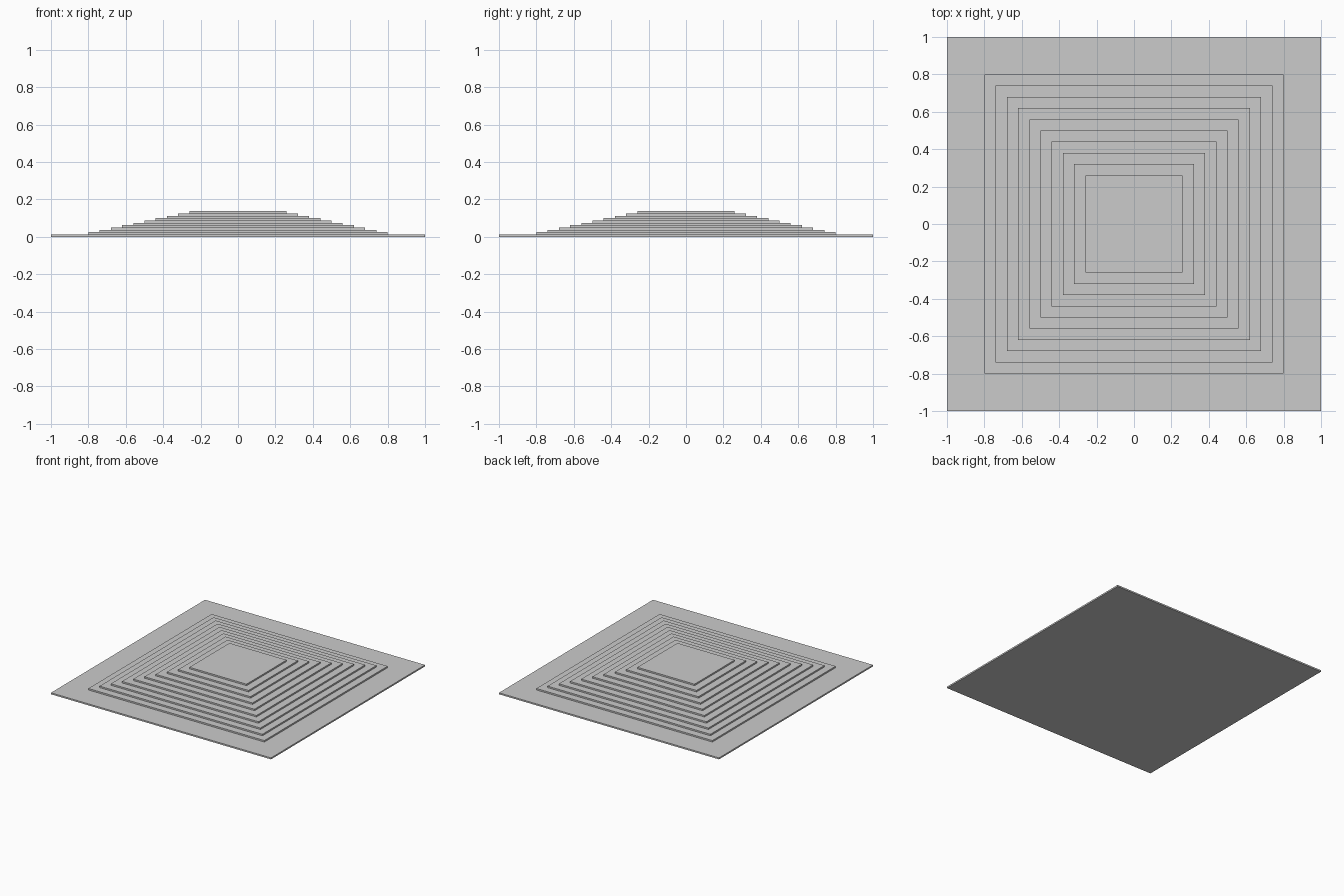
import bpy

if "Cube" in bpy.data.objects:
    bpy.data.objects.remove(bpy.data.objects["Cube"], do_unlink=True)

STEP_HEIGHT = 0.0125
STEP_COUNT = 10

# Single plain grey
grey = bpy.data.materials.new("light_grey")
grey.use_nodes = True
colour = (0.6, 0.6, 0.6, 1)
grey.diffuse_color = colour
grey.node_tree.nodes["Principled BSDF"].inputs["Base Color"].default_value = colour


def slab(name, half_width, level):
    """Square slab resting on the given level of the stack."""
    bpy.ops.mesh.primitive_cube_add(size=1, location=(0, 0, (level + 0.5) * STEP_HEIGHT))
    obj = bpy.context.object
    obj.name = name
    obj.scale = (2 * half_width, 2 * half_width, STEP_HEIGHT)
    bpy.ops.object.transform_apply(location=False, rotation=False, scale=True)
    obj.data.materials.append(grey)


# Wide base plate
slab("base_plate", 1.0, 0)

# Terraced steps, each narrower than the one below
for i in range(STEP_COUNT):
    slab(f"step_{i + 1}", 0.8 - 0.06 * i, i + 1)
